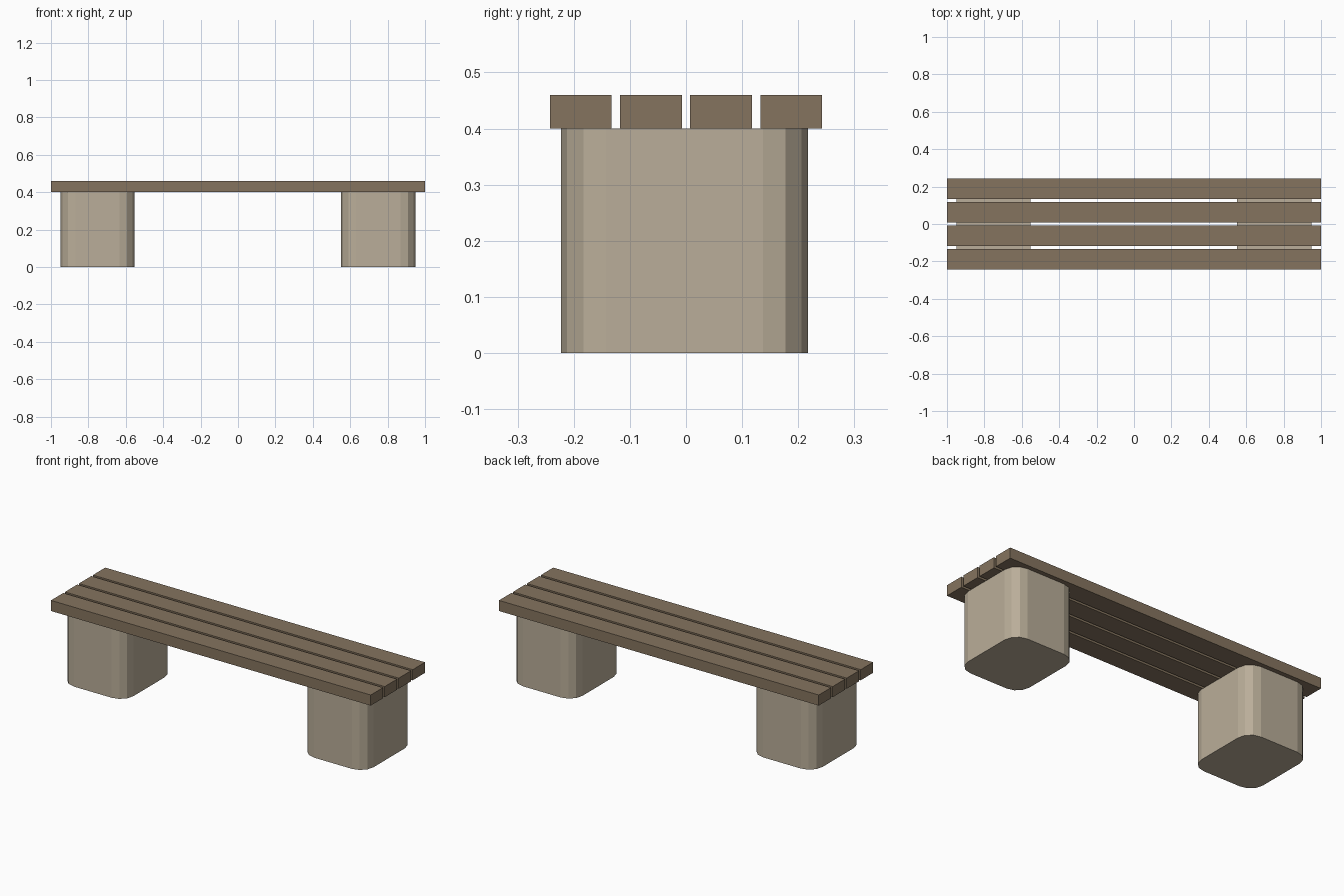
import bpy
import bmesh
from math import cos, sin, radians

cube = bpy.data.objects.get("Cube")
if cube:
    bpy.data.objects.remove(cube, do_unlink=True)


def make_material(name, color):
    mat = bpy.data.materials.new(name)
    mat.use_nodes = True
    mat.diffuse_color = color
    mat.node_tree.nodes["Principled BSDF"].inputs["Base Color"].default_value = color
    return mat


wood = make_material("brown wood", (0.235, 0.174, 0.114, 1))
stone = make_material("beige stone", (0.491, 0.423, 0.319, 1))


def extrude_outline(name, outline, height, location, mat):
    """Raise a flat outline into a closed prism."""
    bm = bmesh.new()
    base = bm.faces.new([bm.verts.new((x, y, 0)) for x, y in outline])
    top = bmesh.ops.extrude_face_region(bm, geom=[base])["geom"]
    verts = [v for v in top if isinstance(v, bmesh.types.BMVert)]
    bmesh.ops.translate(bm, verts=verts, vec=(0, 0, height))
    bmesh.ops.recalc_face_normals(bm, faces=bm.faces)
    mesh = bpy.data.meshes.new(name)
    bm.to_mesh(mesh)
    bm.free()
    mesh.materials.append(mat)
    obj = bpy.data.objects.new(name, mesh)
    obj.location = location
    bpy.context.collection.objects.link(obj)
    return obj


def rounded_rectangle(width, depth, radius, segments):
    points = []
    for corner, (sx, sy) in enumerate([(1, 1), (-1, 1), (-1, -1), (1, -1)]):
        cx = sx * (width / 2 - radius)
        cy = sy * (depth / 2 - radius)
        for i in range(segments + 1):
            a = radians(90 * (corner + i / segments))
            points.append((cx + radius * cos(a), cy + radius * sin(a)))
    return points


LEG_HEIGHT = 0.4
PLANK_WIDTH, PLANK_PITCH, PLANK_THICKNESS = 0.11, 0.125, 0.06

# Block legs with faceted round corners
for side, sign in (("left", 1), ("right", -1)):
    extrude_outline(f"{side}_leg", rounded_rectangle(0.396, 0.44, 0.08, 3),
                    LEG_HEIGHT, (sign * 0.751 - 0.001, -0.003, 0), stone)

# Seat planks running the full length
w = PLANK_WIDTH / 2
for i in range(4):
    extrude_outline(f"seat_plank_{i + 1}", [(-1, -w), (1, -w), (1, w), (-1, w)],
                    PLANK_THICKNESS, (0, (i - 1.5) * PLANK_PITCH, LEG_HEIGHT), wood)
